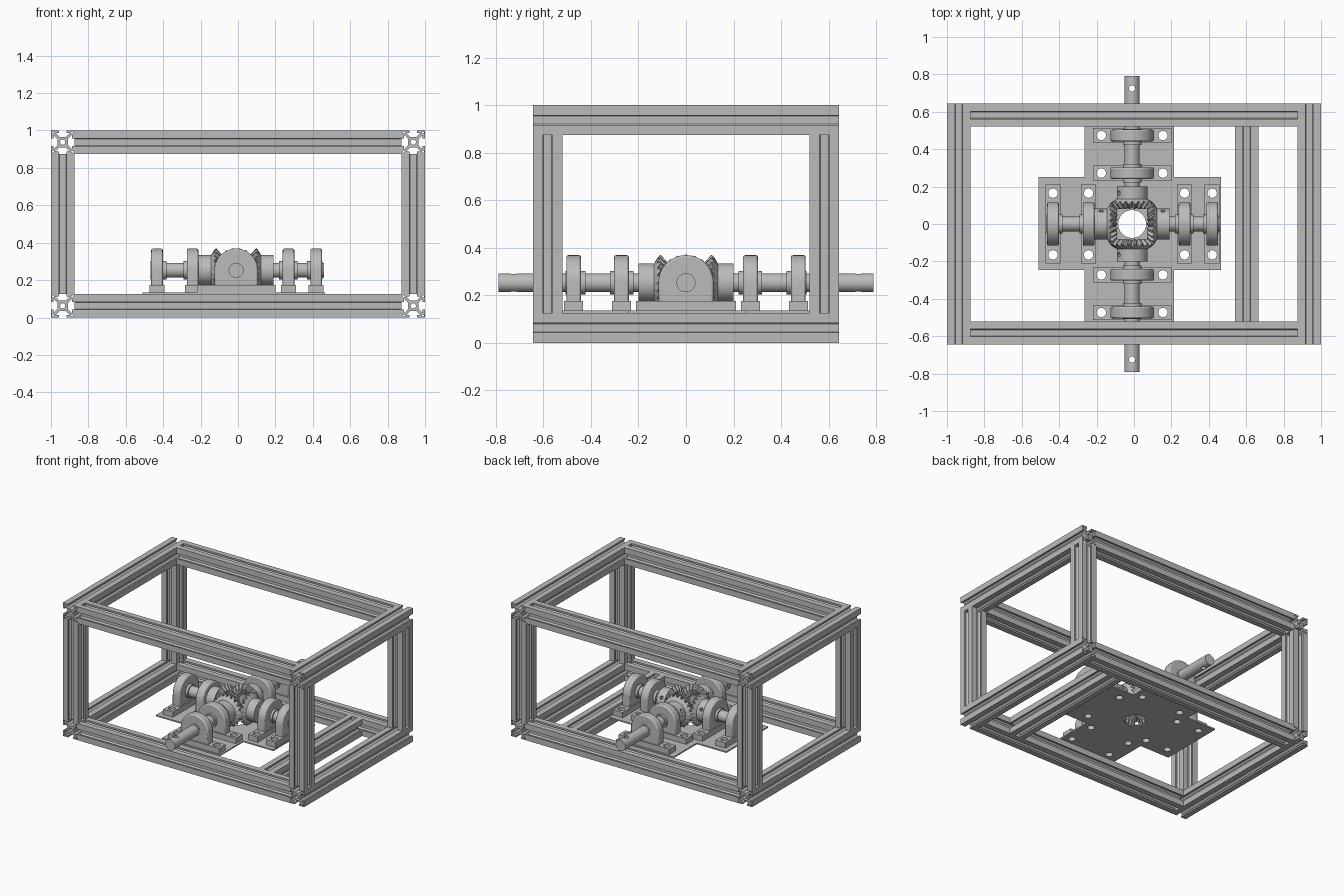
import bpy, bmesh
from math import cos, sin, pi, radians
from mathutils import Matrix

cube = bpy.data.objects.get("Cube")
if cube:
    bpy.data.objects.remove(cube)

GREY = (0.5, 0.5, 0.5, 1)
metal = bpy.data.materials.new("plain grey metal")
metal.use_nodes = True
metal.diffuse_color = GREY
metal.node_tree.nodes["Principled BSDF"].inputs["Base Color"].default_value = GREY

ALONG_X = Matrix(((0, 0, 1), (1, 0, 0), (0, 1, 0))).to_4x4()
ALONG_Y = Matrix.Rotation(pi / 2, 4, 'Z') @ ALONG_X
ALONG_Z = Matrix.Identity(4)
made = []


def move(x, y, z):
    return Matrix.Translation((x, y, z))


def finish(bm, name, place):
    bmesh.ops.recalc_face_normals(bm, faces=bm.faces[:])
    mesh = bpy.data.meshes.new(name)
    bm.to_mesh(mesh)
    bm.free()
    mesh.materials.append(metal)
    obj = bpy.data.objects.new(name, mesh)
    bpy.context.collection.objects.link(obj)
    obj.matrix_world = place
    made.append(obj)
    return obj


def circle(u, v, r, n=24):
    return [(u + r * cos(2 * pi * i / n), v + r * sin(2 * pi * i / n)) for i in range(n)]


def prism(name, loops, depth, place):
    """Extrude an outline (first loop) with holes (other loops), centred in depth."""
    bm = bmesh.new()
    for loop in loops:
        vs = [bm.verts.new((u, v, -depth / 2)) for u, v in loop]
        if len(loops) == 1:
            bm.faces.new(vs)
        else:
            for a, b in zip(vs, vs[1:] + vs[:1]):
                bm.edges.new((a, b))
    if len(loops) > 1:
        bmesh.ops.triangle_fill(bm, use_beauty=True, edges=bm.edges[:], normal=(0, 0, 1))
    out = bmesh.ops.extrude_face_region(bm, geom=bm.faces[:])["geom"]
    top = [g for g in out if isinstance(g, bmesh.types.BMVert)]
    bmesh.ops.translate(bm, verts=top, vec=(0, 0, depth))
    return finish(bm, name, place)


def turned(name, profile, place, n=32, phase=0.0):
    """Loft rings of (distance, radius, tooth height) along local z."""
    bm = bmesh.new()
    rings = []
    for d, r, tooth in profile:
        ring = []
        for k in range(n):
            t = tooth if k % 4 < 2 else 0
            a = 2 * pi * (k - 0.5) / n + phase
            ring.append(bm.verts.new(((r + t) * cos(a), (r + t) * sin(a), d - t)))
        rings.append(ring)
    for a, b in zip(rings, rings[1:]):
        for k in range(n):
            j = (k + 1) % n
            bm.faces.new((a[k], a[j], b[j], b[k]))
    bm.faces.new(rings[0])
    bm.faces.new(rings[-1])
    return finish(bm, name, place)


def drill(obj, place, radius, start, end):
    """Cut a round hole along the local z of place."""
    cutter = turned(obj.name + "_drill", [(start, radius, 0), (end, radius, 0)], place, 20)
    made.remove(cutter)
    cutter.hide_render = True
    cutter.hide_set(True)
    cut = obj.modifiers.new("hole", 'BOOLEAN')
    cut.operation = 'DIFFERENCE'
    cut.object = cutter


# Slotted bar section
H = 0.0625
side = [(H, -H), (H, -0.02), (0.05, -0.02), (0.05, -0.039), (0.028, -0.017),
        (0.028, 0.017), (0.05, 0.039), (0.05, 0.02), (H, 0.02)]
outline = []
for q in range(4):
    for u, v in side:
        for _ in range(q):
            u, v = -v, u
        outline.append((u, v))
section = [outline, circle(0, 0, 0.014, 16)]
section += [circle(su * 0.051, sv * 0.051, 0.006, 8) for su in (-1, 1) for sv in (-1, 1)]

# Frame
X, Y = 1 - H, 0.645 - H
for level, z in (("bottom", H), ("top", 1 - H)):
    for s, name in ((1, "left"), (-1, "right")):
        prism(f"{level}_{name}_bar", section, 1.29, move(s * X, 0, z) @ ALONG_Y)
    for s, name in ((1, "back"), (-1, "front")):
        prism(f"{level}_{name}_bar", section, 1.75, move(0, s * Y, z) @ ALONG_X)
for sx, nx in ((1, "left"), (-1, "right")):
    for sy, ny in ((1, "back"), (-1, "front")):
        prism(f"{ny}_{nx}_post", section, 0.75, move(sx * X, sy * Y, 0.5) @ ALONG_Z)
prism("cross_bar", section, 1.04, move(0.603, 0, H) @ ALONG_Y)

# Four drive arms around a common centre
CENTRE = move(-0.01, 0, 0.2525)
arms = [("left", 0.47, (0.28, 0.428)), ("back", 0.79, (0.272, 0.473)),
        ("right", 0.45, (0.233, 0.423)), ("front", 0.79, (0.272, 0.473))]
arch = [(0.116 * cos(pi * i / 32), 0.116 * sin(pi * i / 32)) for i in range(33)]
arch += [(-0.116, -0.085), (0.116, -0.085)]
foot = [(-0.04, -0.21), (0.04, -0.21), (0.04, 0.21), (-0.04, 0.21)]
plate_holes = [circle(-0.01, 0, 0.075)]

for k, (name, length, bearings) in enumerate(arms):
    frame = CENTRE @ Matrix.Rotation(k * pi / 2, 4, 'Z')
    axis = frame @ ALONG_X
    long_arm = k % 2 == 1
    shaft = turned(name + "_shaft", [(0.1, 0.04, 0), (length, 0.04, 0)], axis)
    if long_arm:
        drill(shaft, frame @ move(0.725, 0, 0), 0.017, -0.1, 0.1)

    # Mitre gear and its hub
    teeth = 20
    turned(name + "_gear", [(0.135, 0.08, 0), (0.119, 0.107, 0.012),
                            (0.088, 0.078, 0.009), (0.088, 0.04, 0)],
           axis, teeth * 4, pi / teeth if long_arm else 0)
    hub = turned(name + "_hub", [(0.125, 0.082, 0), (0.2, 0.082, 0)], axis)
    tilt = Matrix.Rotation(radians(-60 if k < 2 else 60), 4, 'X')
    drill(hub, frame @ move(0.165, 0, 0) @ tilt, 0.012, 0.05, 0.12)

    # Bearing blocks
    for d, spot in zip(bearings, ("inner", "outer")):
        body = prism(f"{name}_{spot}_housing", [arch], 0.062, axis @ move(0, 0, d))
        soft = body.modifiers.new("soft edges", 'BEVEL')
        soft.width = 0.008
        soft.segments = 2
        soft.limit_method = 'ANGLE'
        soft.angle_limit = radians(50)
        holes = [circle(0, s * 0.165, 0.025) for s in (-1, 1)]
        prism(f"{name}_{spot}_foot", [foot] + holes, 0.04, frame @ move(d, 0, -0.0975))
        reach = 0.048 if spot == "inner" else 0.034
        turned(f"{name}_{spot}_sleeve", [(d - 0.05, 0.05, 0), (d + reach, 0.05, 0)], axis)
        for s in (-1, 1):
            p = frame @ move(d, s * 0.165, 0)
            plate_holes.append(circle(p.translation.x, p.translation.y, 0.025))

# Cross shaped mounting plate
x0, x1, x2, x3 = -0.51, -0.265, 0.215, 0.465
y0, y1, y2, y3 = -0.52, -0.245, 0.25, 0.525
cross = [(x1, y0), (x2, y0), (x2, y1), (x3, y1), (x3, y2), (x2, y2),
         (x2, y3), (x1, y3), (x1, y2), (x0, y2), (x0, y1), (x1, y1)]
prism("mounting_plate", [cross] + plate_holes, 0.01, move(0, 0, 0.13))

# Smooth the round surfaces
bpy.ops.object.select_all(action='DESELECT')
for obj in made:
    obj.select_set(True)
bpy.context.view_layer.objects.active = made[0]
bpy.ops.object.shade_smooth_by_angle(angle=radians(30))
